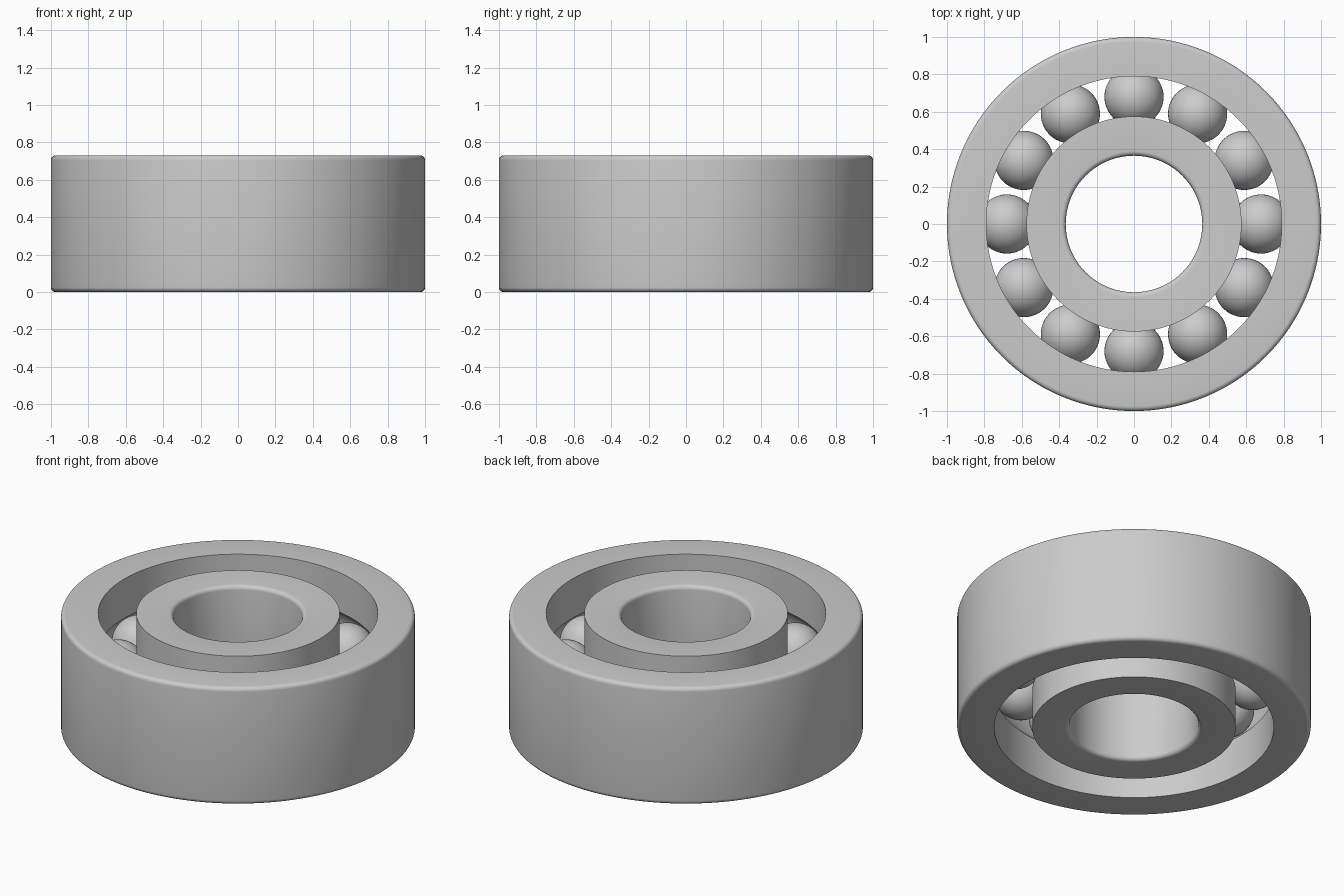
import bpy
import bmesh
from math import sin, cos, pi, tau, asin, radians

HEIGHT = 0.73
MID = HEIGHT / 2
BALL_ORBIT, BALL_RADIUS, BALL_COUNT = 0.68, 0.158, 12
GROOVE_RADIUS = 0.162
CHAMFER = 0.025
SEGMENTS = 128

cube = bpy.data.objects.get("Cube")
if cube:
    bpy.data.objects.remove(cube, do_unlink=True)

steel = bpy.data.materials.new("steel grey")
steel.use_nodes = True
grey = (0.6, 0.6, 0.6, 1)
steel.diffuse_color = grey
steel.node_tree.nodes["Principled BSDF"].inputs["Base Color"].default_value = grey


def finish(name, bm):
    """Turn a bmesh into a smooth-shaded steel object."""
    bmesh.ops.recalc_face_normals(bm, faces=bm.faces)
    mesh = bpy.data.meshes.new(name)
    bm.to_mesh(mesh)
    bm.free()
    mesh.materials.append(steel)
    obj = bpy.data.objects.new(name, mesh)
    bpy.context.collection.objects.link(obj)
    bpy.ops.object.select_all(action="DESELECT")
    obj.select_set(True)
    bpy.context.view_layer.objects.active = obj
    bpy.ops.object.shade_smooth_by_angle(angle=radians(30))
    return obj


def ring_profile(plain_radius, groove_wall, side):
    """Half section: rounded plain wall, flat ends, ball groove in the other wall.
    side is +1 when the plain wall lies outside the groove wall."""
    points = []
    # Rounded corners of the plain wall, bottom then top
    for centre_z, start in ((CHAMFER, -pi / 2), (HEIGHT - CHAMFER, 0)):
        for i in range(6):
            a = start + i / 5 * pi / 2
            points.append((plain_radius - side * CHAMFER * (1 - cos(a)),
                           centre_z + CHAMFER * sin(a)))
    # Groove wall with a circular raceway, from the top down
    points.append((groove_wall, HEIGHT))
    half = asin((1 - ((groove_wall - BALL_ORBIT) / GROOVE_RADIUS) ** 2) ** 0.5)
    for i in range(17):
        a = half * (1 - i / 8)
        points.append((BALL_ORBIT + side * GROOVE_RADIUS * cos(a),
                       MID + GROOVE_RADIUS * sin(a)))
    points.append((groove_wall, 0))
    return points


def make_ring(name, profile):
    """Lathe a closed section around the z axis."""
    bm = bmesh.new()
    loops = [[bm.verts.new((r * cos(tau * s / SEGMENTS), r * sin(tau * s / SEGMENTS), z))
              for r, z in profile] for s in range(SEGMENTS)]
    count = len(profile)
    for s in range(SEGMENTS):
        a, b = loops[s], loops[(s + 1) % SEGMENTS]
        for i in range(count):
            j = (i + 1) % count
            bm.faces.new((a[i], b[i], b[j], a[j]))
    return finish(name, bm)


# Outer and inner races
make_ring("outer_ring", ring_profile(1.0, 0.79, 1))
make_ring("inner_ring", ring_profile(0.365, 0.575, -1))

# Balls evenly spaced in the raceway
for n in range(BALL_COUNT):
    bm = bmesh.new()
    bmesh.ops.create_uvsphere(bm, u_segments=48, v_segments=24, radius=BALL_RADIUS)
    ball = finish(f"ball_{n + 1}", bm)
    angle = tau * n / BALL_COUNT
    ball.location = (BALL_ORBIT * cos(angle), BALL_ORBIT * sin(angle), MID)
